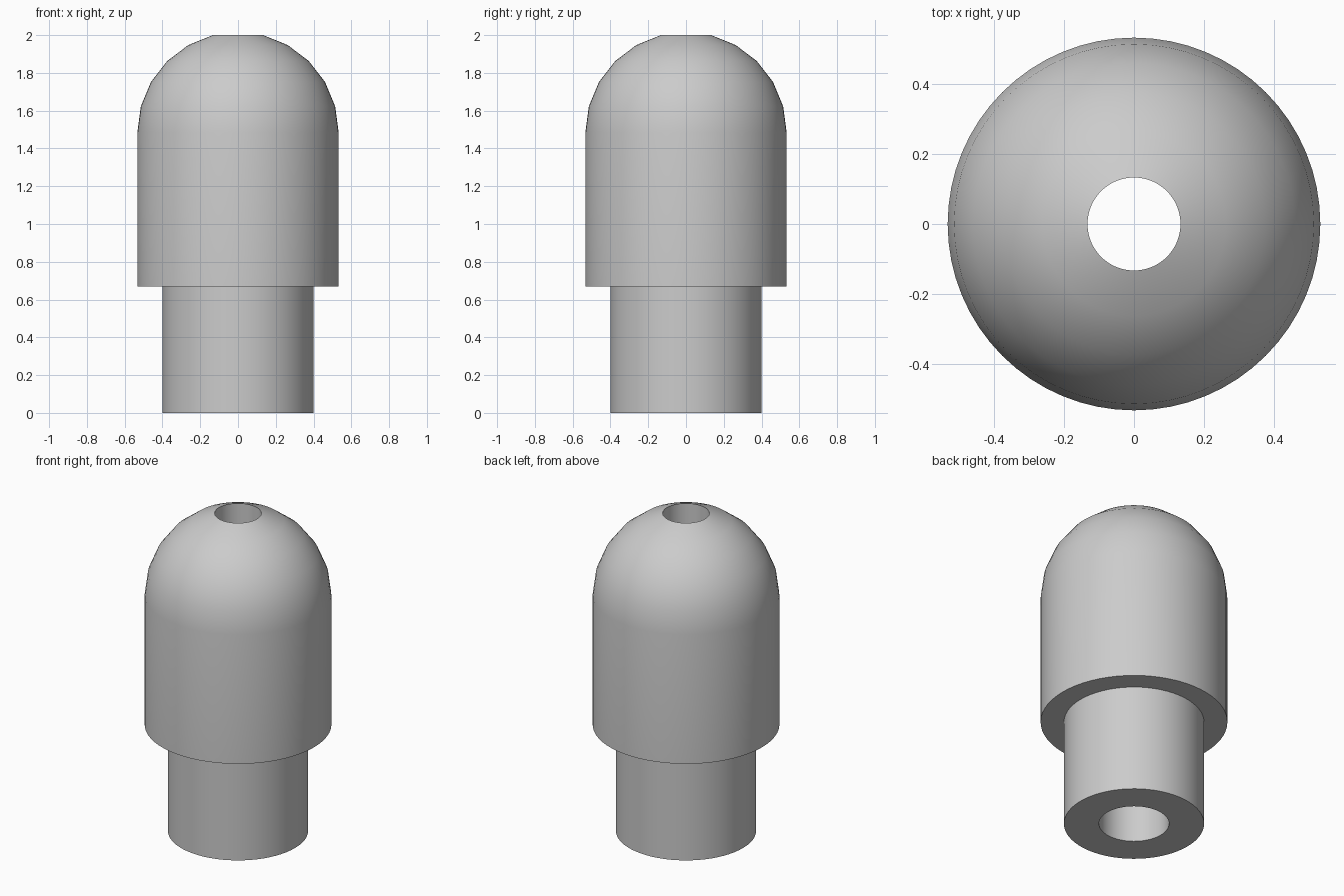
import bpy, bmesh, math

cube = bpy.data.objects.get("Cube")
if cube:
    bpy.data.objects.remove(cube)

# Dimensions
HEIGHT = 2.0
STEM_R, BODY_R = 0.4, 0.533
SHOULDER_Z = 0.67
TOP_BORE_R, BOTTOM_BORE_R = 0.133, 0.2
SEGMENTS, DOME_STEPS = 64, 5

grey = bpy.data.materials.new("light_grey")
grey.use_nodes = True
grey.diffuse_color = (0.6, 0.6, 0.6, 1)
grey.node_tree.nodes["Principled BSDF"].inputs["Base Color"].default_value = (0.6, 0.6, 0.6, 1)


def lathe(name, profile, material):
    """Revolve a closed (radius, z) profile around the z axis."""
    bm = bmesh.new()
    rings = []
    for i in range(SEGMENTS):
        a = math.tau * i / SEGMENTS
        rings.append([bm.verts.new((r * math.cos(a), r * math.sin(a), z)) for r, z in profile])
    for i, ring in enumerate(rings):
        following = rings[(i + 1) % SEGMENTS]
        for j in range(len(profile)):
            k = (j + 1) % len(profile)
            bm.faces.new((ring[j], following[j], following[k], ring[k]))
    bmesh.ops.recalc_face_normals(bm, faces=bm.faces)
    mesh = bpy.data.meshes.new(name)
    bm.to_mesh(mesh)
    bm.free()
    mesh.materials.append(material)
    obj = bpy.data.objects.new(name, mesh)
    bpy.context.collection.objects.link(obj)
    bpy.context.view_layer.objects.active = obj
    obj.select_set(True)
    bpy.ops.object.shade_smooth_by_angle(angle=math.radians(30))
    obj.select_set(False)
    return obj


# Spherical dome, cut open where it meets the narrow bore
top_angle = math.acos(TOP_BORE_R / BODY_R)
dome_z = HEIGHT - BODY_R * math.sin(top_angle)
dome = [(BODY_R * math.cos(top_angle * i / DOME_STEPS),
         dome_z + BODY_R * math.sin(top_angle * i / DOME_STEPS))
        for i in range(DOME_STEPS + 1)]

# Stem, shoulder, body and dome outside; stepped bore inside
outside = [(BOTTOM_BORE_R, 0), (STEM_R, 0), (STEM_R, SHOULDER_Z), (BODY_R, SHOULDER_Z)]
bore = [(TOP_BORE_R, SHOULDER_Z), (BOTTOM_BORE_R, SHOULDER_Z)]
lathe("domed_sleeve", outside + dome + bore, grey)
